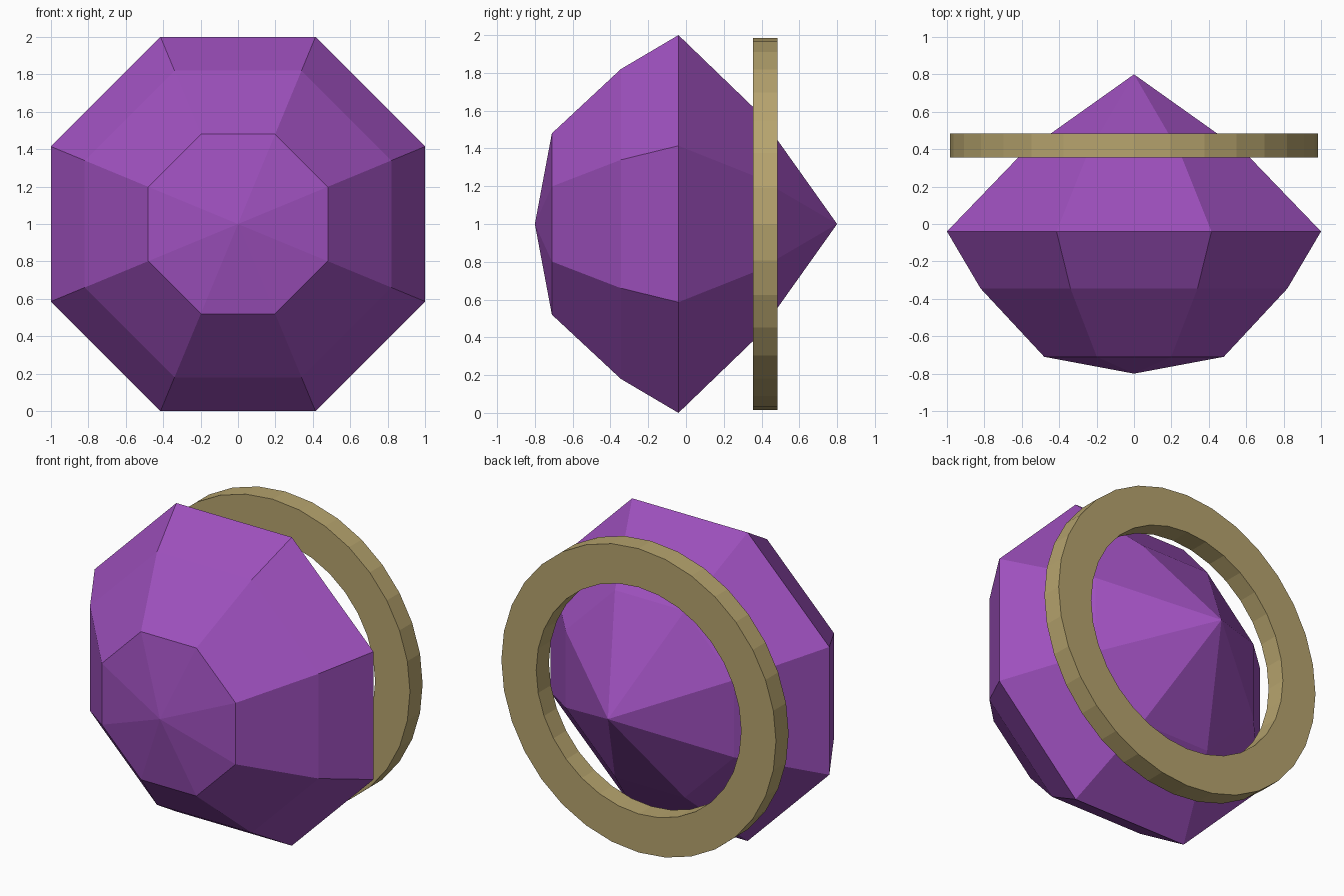
import bpy
import bmesh
from math import cos, sin, pi

cube = bpy.data.objects.get("Cube")
if cube:
    bpy.data.objects.remove(cube, do_unlink=True)


def make_material(name, rgb):
    mat = bpy.data.materials.new(name)
    mat.use_nodes = True
    mat.diffuse_color = (*rgb, 1)
    mat.node_tree.nodes["Principled BSDF"].inputs["Base Color"].default_value = (*rgb, 1)
    return mat


def add_circle(bm, radius, y, sides, turn):
    """Ring of vertices around the y axis, centred at z = 1."""
    angles = [2 * pi * i / sides + turn for i in range(sides)]
    return [bm.verts.new((radius * cos(a), y, 1 + radius * sin(a))) for a in angles]


def bridge(bm, a, b):
    """Quads between two loops, or a triangle fan when a loop is one apex."""
    n = max(len(a), len(b))
    for i in range(n):
        j = (i + 1) % n
        corners = [a[i % len(a)], a[j % len(a)], b[j % len(b)], b[i % len(b)]]
        bm.faces.new(list(dict.fromkeys(corners)))


def finish(bm, name, mat):
    bmesh.ops.recalc_face_normals(bm, faces=bm.faces)
    mesh = bpy.data.meshes.new(name)
    bm.to_mesh(mesh)
    bm.free()
    mesh.materials.append(mat)
    obj = bpy.data.objects.new(name, mesh)
    bpy.context.collection.objects.link(obj)
    return obj


purple = make_material("purple gemstone", (0.34, 0.08, 0.51))
gold = make_material("dull gold", (0.47, 0.37, 0.155))

# Faceted gem: octagonal loops (flat-side distance, y) between two apexes
sides = 8
profile = [(0.48, -0.71), (0.82, -0.345), (1.0, -0.04), (0.605, 0.37)]
bm = bmesh.new()
loops = [[bm.verts.new((0, -0.8, 1))]]
for apothem, y in profile:
    loops.append(add_circle(bm, apothem / cos(pi / sides), y, sides, pi / sides))
loops.append([bm.verts.new((0, 0.8, 1))])
for a, b in zip(loops, loops[1:]):
    bridge(bm, a, b)
finish(bm, "gem", purple)

# Flat band floating around the back of the gem
bm = bmesh.new()
section = [(0.985, 0.355), (0.985, 0.485), (0.735, 0.485), (0.735, 0.355)]
loops = [add_circle(bm, r, y, 32, 0) for r, y in section]
for a, b in zip(loops, loops[1:] + loops[:1]):
    bridge(bm, a, b)
finish(bm, "gold_ring", gold)
